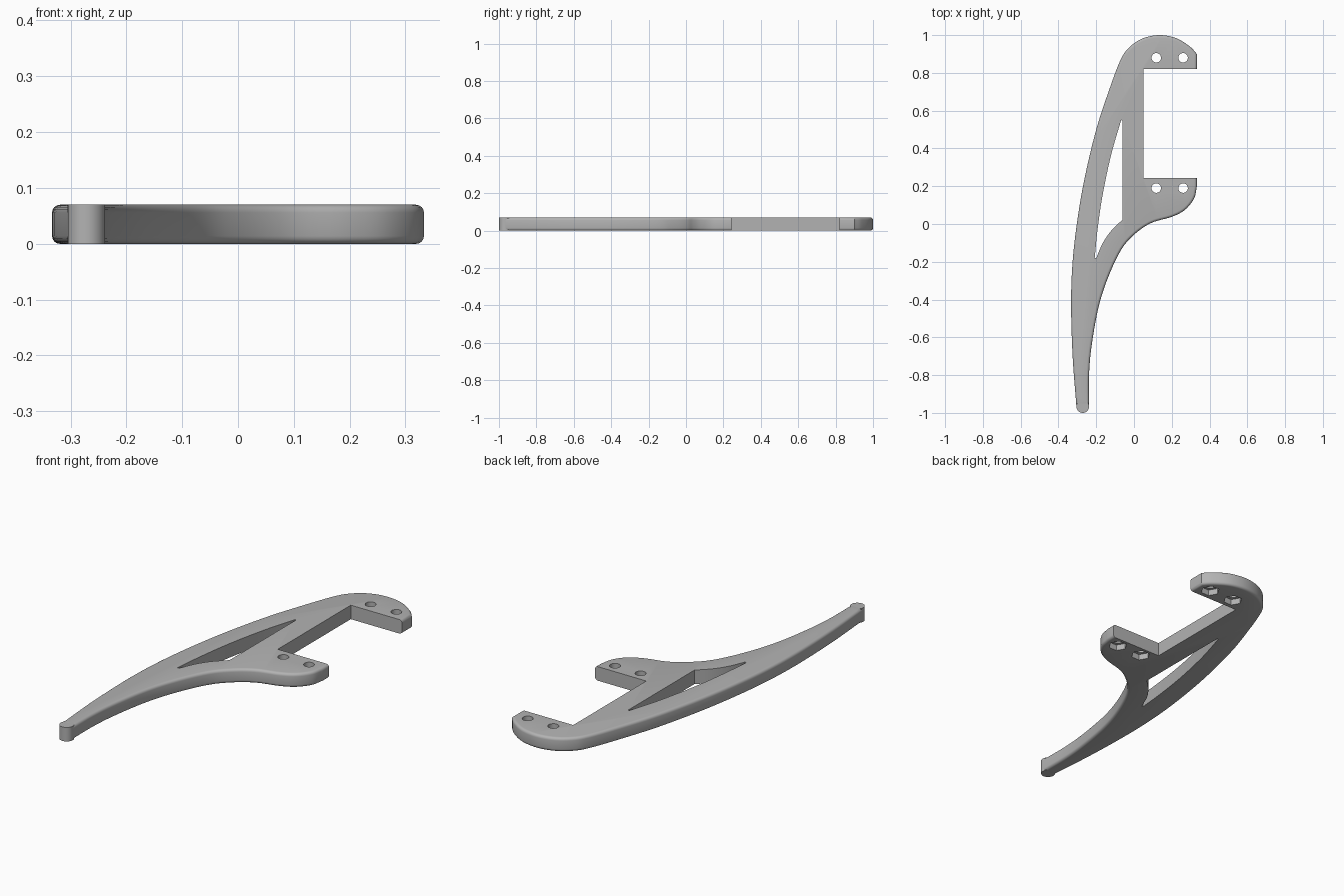
import bpy, bmesh, math
from mathutils import Vector

cube = bpy.data.objects.get("Cube")
if cube:
    bpy.data.objects.remove(cube, do_unlink=True)

THICK = 0.07
ROUND = 0.014

grey = bpy.data.materials.new("plain grey")
grey.use_nodes = True
grey.diffuse_color = (0.45, 0.45, 0.45, 1)
grey.node_tree.nodes["Principled BSDF"].inputs["Base Color"].default_value = (0.45, 0.45, 0.45, 1)


def spline(points, steps=6):
    """Smooth path through the given 2D points."""
    p = [Vector(q) for q in points]
    p = [2 * p[0] - p[1]] + p + [2 * p[-1] - p[-2]]
    path = []
    for a, b, c, d in zip(p, p[1:], p[2:], p[3:]):
        for i in range(steps):
            t = i / steps
            path.append(0.5 * (2 * b + (c - a) * t + (2 * a - 5 * b + 4 * c - d) * t * t
                               + (3 * b - a - 3 * c + d) * t ** 3))
    return path + [p[-2]]


def slab(name, outline, z0, z1, rounded=0):
    """Extruded outline; the first 'rounded' edges of the outline get soft rims."""
    bm = bmesh.new()
    low = [bm.verts.new((x, y, z0)) for x, y in outline]
    high = [bm.verts.new((x, y, z1)) for x, y in outline]
    n = len(outline)
    bm.faces.new(low)
    bm.faces.new(high)
    for i in range(n):
        j = (i + 1) % n
        bm.faces.new((low[i], low[j], high[j], high[i]))
    bmesh.ops.recalc_face_normals(bm, faces=bm.faces)
    rims = [bm.edges.get((ring[i], ring[i + 1])) for ring in (low, high) for i in range(rounded)]
    if rims:
        bmesh.ops.bevel(bm, geom=rims, offset=ROUND, segments=4, profile=0.5,
                        affect='EDGES', clamp_overlap=False)
    mesh = bpy.data.meshes.new(name)
    bm.to_mesh(mesh)
    bm.free()
    obj = bpy.data.objects.new(name, mesh)
    bpy.context.collection.objects.link(obj)
    mesh.materials.append(grey)
    return obj


def disc(cx, cy, r, sides, turn=0):
    return [(cx + r * math.cos(turn + math.tau * i / sides),
             cy + r * math.sin(turn + math.tau * i / sides)) for i in range(sides)]


def activate(obj):
    bpy.ops.object.select_all(action='DESELECT')
    obj.select_set(True)
    bpy.context.view_layer.objects.active = obj


def cut(obj, cutter):
    mod = obj.modifiers.new("cut", 'BOOLEAN')
    mod.operation = 'DIFFERENCE'
    mod.solver = 'EXACT'
    mod.object = cutter
    activate(obj)
    bpy.ops.object.modifier_apply(modifier=mod.name)
    bpy.data.objects.remove(cutter, do_unlink=True)


# Outer edge: upper jaw and long back, then the underside and lower jaw
back = spline([(0.333, 0.9), (0.295, 0.94), (0.22, 0.985), (0.13, 1.0), (0.04, 0.98),
               (-0.03, 0.93), (-0.075, 0.86), (-0.135, 0.7), (-0.2, 0.5), (-0.26, 0.25),
               (-0.3, 0.02), (-0.325, -0.2), (-0.333, -0.42), (-0.325, -0.7), (-0.305, -0.965)])
belly = spline([(-0.238, -0.965), (-0.238, -0.8), (-0.225, -0.65), (-0.19, -0.45), (-0.14, -0.29),
                (-0.07, -0.14), (0, -0.057), (0.09, 0.005), (0.2, 0.038), (0.27, 0.075),
                (0.318, 0.135), (0.333, 0.2)])
outer = [(0.333, 0.82)] + back + belly + [(0.333, 0.243)]
mouth = [(0.05, 0.243), (0.05, 0.82)]
bracket = slab("bracket", outer + mouth, 0, THICK, len(outer) - 1)

# Tapered window
window = (spline([(-0.068, 0.55), (-0.12, 0.37), (-0.165, 0.16), (-0.193, -0.03), (-0.208, -0.18)])
          + spline([(-0.2, -0.18), (-0.165, -0.1), (-0.12, -0.035), (-0.062, 0.022)])
          + [(-0.062, 0.545)])
cut(bracket, slab("window_cutter", window, -0.1, 0.2))

# Bolt holes with hexagonal nut pockets underneath
for cx in (0.118, 0.26):
    for cy in (0.19, 0.88):
        cut(bracket, slab("hole_cutter", disc(cx, cy, 0.025, 32), -0.1, 0.2))
        cut(bracket, slab("pocket_cutter", disc(cx, cy, 0.045, 6), -0.1, 0.03))

# Square-rimmed round tip
tip = slab("tip", disc(-0.2715, -0.9665, 0.0335, 40), 0, THICK)

for obj in (bracket, tip):
    activate(obj)
    bpy.ops.object.shade_smooth_by_angle(angle=math.radians(30))
